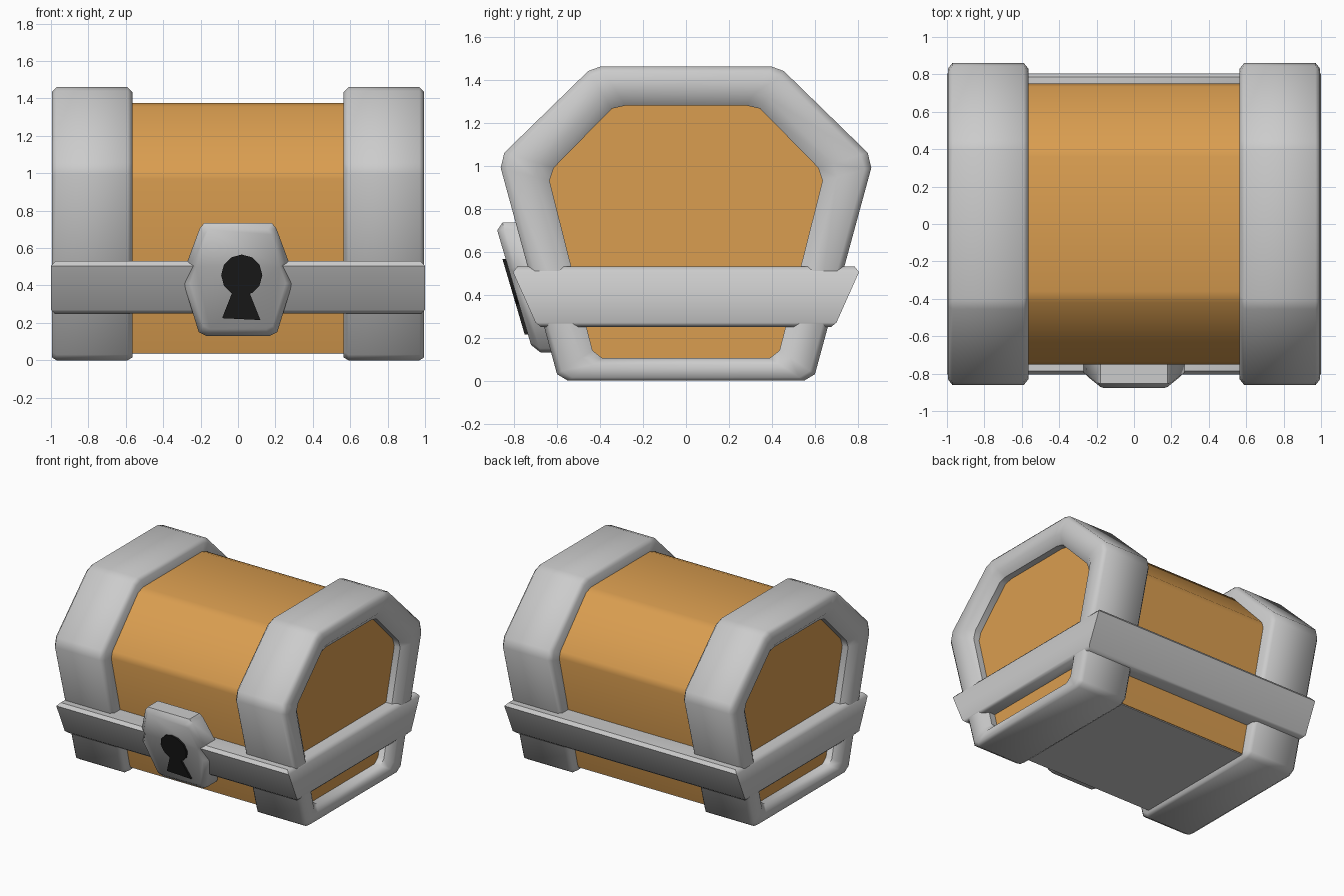
import bpy, math
from mathutils import Vector

if "Cube" in bpy.data.objects:
    bpy.data.objects.remove(bpy.data.objects["Cube"])


def material(name, rgb):
    m = bpy.data.materials.new(name)
    m.diffuse_color = (*rgb, 1)
    m.use_nodes = True
    m.node_tree.nodes["Principled BSDF"].inputs["Base Color"].default_value = m.diffuse_color
    return m


wood = material("wood", (0.70, 0.34, 0.08))
black = material("black", (0.012, 0.012, 0.012))


def add(name, verts, faces, mat=None, angle=35):
    me = bpy.data.meshes.new(name)
    me.from_pydata(verts, [], faces)
    ob = bpy.data.objects.new(name, me)
    bpy.context.collection.objects.link(ob)
    if mat:
        me.materials.append(mat)
    bpy.ops.object.select_all(action='DESELECT')
    ob.select_set(True)
    bpy.context.view_layer.objects.active = ob
    bpy.ops.object.mode_set(mode='EDIT')
    bpy.ops.mesh.select_all(action='SELECT')
    bpy.ops.mesh.normals_make_consistent(inside=False)
    bpy.ops.object.mode_set(mode='OBJECT')
    bpy.ops.object.shade_smooth_by_angle(angle=math.radians(angle))
    return ob


def loft(name, loops, mat=None, closed=False, angle=35):
    """Bridge equal loops; either cap the ends or join last to first."""
    n, k = len(loops[0]), len(loops)
    faces = []
    for i in range(k if closed else k - 1):
        a, b = i * n, (i + 1) % k * n
        faces += [(a + j, a + (j + 1) % n, b + (j + 1) % n, b + j) for j in range(n)]
    if not closed:
        faces += [tuple(range(n)), tuple(range((k - 1) * n, k * n))]
    return add(name, [v for l in loops for v in l], faces, mat, angle)


def mirrored(half):
    return half + [(-a, b) for a, b in reversed(half)]


# Metal end frames: tapered outline swept with a chamfered cross-section
outer = mirrored([(0.55, 0), (0.60, 0.03), (0.862, 0.99), (0.845, 1.06), (0.455, 1.44), (0.40, 1.46)])
inner = mirrored([(0.39, 0.105), (0.435, 0.14), (0.635, 0.93), (0.615, 0.99), (0.345, 1.265), (0.28, 1.28)])
section = [(0.565, 0.14), (0.59, 0), (0.97, 0), (0.995, 0.14), (0.995, 0.70), (0.95, 1), (0.565, 1)]
for side, label in ((1, "right"), (-1, "left")):
    loops = [[(side * x, o[0] + (i[0] - o[0]) * t, o[1] + (i[1] - o[1]) * t)
              for o, i in zip(outer, inner)] for x, t in section]
    loft(label + "_end_frame", loops, closed=True, angle=50)

# Wooden body
profile = mirrored([(0.52, 0.04), (0.75, 0.97), (0.735, 1.02), (0.42, 1.355), (0.36, 1.375)])
loft("wooden_body", [[(x, y, z) for y, z in profile] for x in (-0.90, 0.90)], wood, angle=50)

# Metal base plate
loft("base_plate", [[(x, y, z) for x, y in ((-0.6, -0.515), (0.6, -0.515), (0.6, 0.515), (-0.6, 0.515))]
                    for z in (0.033, 0.05)])

# Metal band around the chest
band = [(0.98, 0.675, 0.25), (1.0, 0.70, 0.27), (1.0, 0.805, 0.505), (0.975, 0.785, 0.53),
        (0.85, 0.58, 0.53), (0.85, 0.55, 0.25)]
loft("metal_band", [[(sx * x, sy * y, z) for sx, sy in ((1, 1), (-1, 1), (-1, -1), (1, -1))]
                    for x, y, z in band], closed=True, angle=50)


# Lock parts lie on a plane leaning with the front wall
def lean(x, z, depth):
    return (x, -0.672 - 0.295 * z - depth, z)


# Lock plate with a chamfered rim
plate = mirrored([(0.17, 0.13), (0.21, 0.15), (0.29, 0.41), (0.255, 0.51), (0.27, 0.53), (0.205, 0.705), (0.18, 0.735)])
centre = Vector((0, 0.43))
loops = []
for scale, depth in ((1, -0.16), (1, -0.035), (0.88, 0)):
    pts = [centre + (Vector(p) - centre) * scale for p in plate]
    loops.append([lean(p.x, p.y, depth) for p in pts])
loft("lock_plate", loops, angle=50)

# Keyhole: round top and flared slot
circle = [(0.02 + 0.11 * math.cos(a), 0.455 + 0.11 * math.sin(a))
          for a in (math.tau * i / 12 for i in range(12))]
slot = [(-0.085, 0.225), (0.12, 0.215), (0.05, 0.39), (-0.02, 0.39)]
for name, shape in (("keyhole_top", circle), ("keyhole_slot", slot)):
    loft(name, [[lean(x, z, d) for x, z in shape] for d in (-0.03, 0.015)], black)
